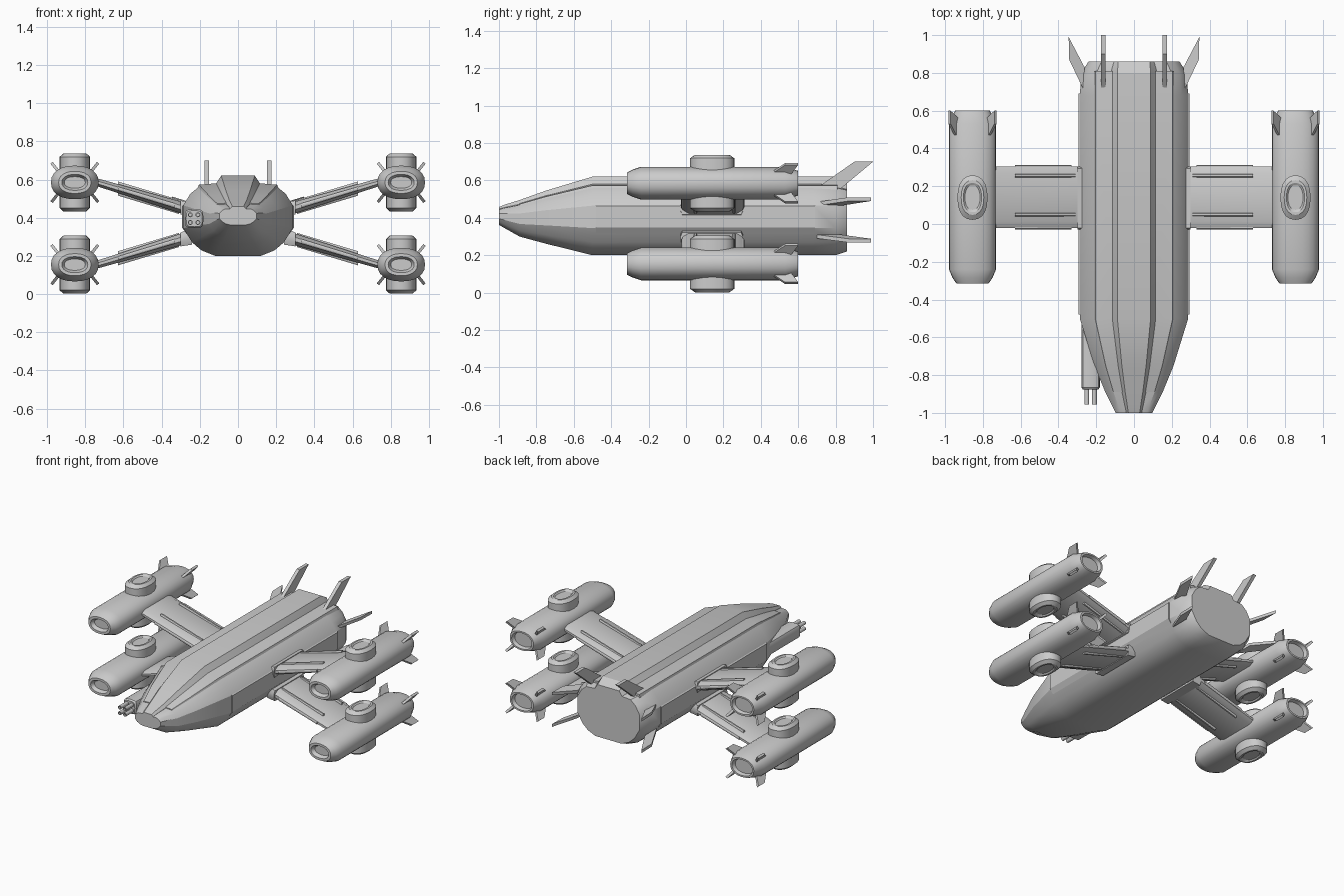
import bpy, bmesh
from math import sin, cos, pi
from mathutils import Vector

if "Cube" in bpy.data.objects:
    bpy.data.objects.remove(bpy.data.objects["Cube"])


def loft(name, rings, angle=28):
    """Skin a list of equal-length closed rings and cap both ends."""
    bm = bmesh.new()
    vs = [[bm.verts.new(p) for p in r] for r in rings]
    n = len(rings[0])
    for a, b in zip(vs, vs[1:]):
        for i in range(n):
            j = (i + 1) % n
            bm.faces.new((a[i], a[j], b[j], b[i]))
    bm.faces.new(vs[0])
    bm.faces.new(vs[-1])
    bmesh.ops.recalc_face_normals(bm, faces=bm.faces)
    me = bpy.data.meshes.new(name)
    bm.to_mesh(me)
    bm.free()
    ob = bpy.data.objects.new(name, me)
    bpy.context.collection.objects.link(ob)
    bpy.ops.object.select_all(action='DESELECT')
    ob.select_set(True)
    bpy.context.view_layer.objects.active = ob
    bpy.ops.object.shade_smooth_by_angle(angle=angle * pi / 180)
    return ob


def oval(a, b, n=24, e=2.0):
    """Superellipse outline."""
    pts = []
    for i in range(n):
        c, s = cos(2 * pi * i / n), sin(2 * pi * i / n)
        pts.append((a * abs(c) ** (2 / e) * (1 if c > 0 else -1),
                    b * abs(s) ** (2 / e) * (1 if s > 0 else -1)))
    return pts


def plate(name, outline, offset):
    """Flat outline thickened symmetrically along an offset vector."""
    o = Vector(offset)
    return loft(name, [[Vector(p) - o for p in outline], [Vector(p) + o for p in outline]])


def mirrored(half):
    return half + [(-x, z) for x, z in reversed(half)]


# Hull: one cross-section scaled through stations (y, width scale, low z, high z)
LO, HI = 0.2, 0.62


def station(sec, y, s, lo, hi):
    return [(x * s, y, lo + (z - LO) / (HI - LO) * (hi - lo)) for x, z in sec]


nose = [(-1.0, 0.34, 0.362, 0.458), (-0.97, 0.39, 0.345, 0.47), (-0.89, 0.53, 0.30, 0.495),
        (-0.75, 0.73, 0.262, 0.545), (-0.5, 1.0, LO, HI)]
hull = mirrored([(0.12, 0.568), (0.205, 0.562), (0.25, 0.525), (0.287, 0.465), (0.287, 0.345),
                 (0.24, 0.27), (0.19, 0.228), (0.12, 0.2)])
loft("hull", [station(hull, *s) for s in
              nose + [(0.68, 1, LO, HI), (0.8, 0.97, LO, HI), (0.86, 0.84, 0.22, 0.6)]])

# Raised spine along the roof
spine = mirrored([(0.088, 0.62), (0.12, 0.572), (0.12, 0.54)])
loft("roof_spine", [station(spine, *s) for s in
                    nose + [(0.8, 1, LO, HI), (0.86, 0.95, LO, 0.585)]])

for sx in (1, -1):
    side = "left" if sx < 0 else "right"
    # Roof strips beside the spine
    strip = [(sx * x, z) for x, z in [(0.115, 0.58), (0.205, 0.573), (0.212, 0.55), (0.115, 0.55)]]
    loft("roof_strip_" + side, [station(strip, *s) for s in nose[2:] + [(0.81, 1, LO, HI)]])
    # Side armour
    panel = [(sx * x, z) for x, z in [(0.27, 0.478), (0.293, 0.462), (0.293, 0.348), (0.27, 0.315)]]
    loft("side_armour_" + side, [station(panel, y, 1, LO, HI) for y in (-0.48, 0.69)])
    # Tall tail fins
    plate("top_tail_fin_" + side,
          [(sx * 0.163, y, z) for y, z in [(0.70, 0.56), (0.90, 0.70), (1.0, 0.70), (0.82, 0.55)]],
          (0.012, 0, 0))
    # Side tail fins
    for nm, zr, zt in (("upper", 0.475, 0.5), ("lower", 0.3, 0.278)):
        plate(f"{nm}_side_fin_{side}",
              [(sx * 0.262, 0.70, zr), (sx * 0.343, 0.87, zt), (sx * 0.346, 0.99, zt),
               (sx * 0.262, 0.83, zr)], (0, 0, 0.01))

# Nose gun with four barrels
loft("gun_housing", [[(-0.23 + x * k, y, 0.395 + z * k) for x, z in oval(0.049, 0.05, 16, 4)]
                     for y, k in ((-0.875, 0.85), (-0.865, 1), (-0.3, 1))])
for dx in (-0.02, 0.02):
    for dz in (-0.02, 0.02):
        loft("gun_barrel", [[(-0.23 + dx + x * k, y, 0.395 + dz + z * k) for x, z in oval(0.013, 0.013, 12)]
                            for y, k in ((-0.8, 1), (-0.955, 1), (-0.955, 0.6), (-0.93, 0.6))])


# Wing slab: chamfered section swept from inner x to outer x, zc follows dihedral
def wing_slab(name, sx, sz, x0, x1, y0, y1, t0, t1, ch, off=0.0):
    rings = []
    for x, t in ((x0, t0), (x1, t1)):
        zc = 0.37 + sz * (0.078 + (x - 0.28) * 0.3 + off)
        rings.append([(sx * x, y, zc + d * t) for y, d in
                      [(y0, -0.35), (y0 + ch, -1), (y1 - ch, -1), (y1, -0.35),
                       (y1, 0.35), (y1 - ch, 1), (y0 + ch, 1), (y0, 0.35)]])
    return loft(name, rings)


# Four wings, each carrying an engine nacelle
for sx in (1, -1):
    for sz in (1, -1):
        tag = ("upper_" if sz > 0 else "lower_") + ("right" if sx > 0 else "left")
        wing_slab("wing_" + tag, sx, sz, 0.25, 0.78, -0.02, 0.305, 0.032, 0.02, 0.035)
        wing_slab("wing_root_" + tag, sx, sz, 0.24, 0.30, -0.03, 0.305, 0.045, 0.036, 0.01)
        for face in (1, -1):
            for y in (0.05, 0.256):
                wing_slab("wing_rib_" + tag, sx, sz, 0.31, 0.63, y - 0.009, y + 0.009,
                          0.012, 0.012, 0.004, face * 0.025)
        for y in (-0.02, 0.305):
            wing_slab("wing_edge_" + tag, sx, sz, 0.33, 0.63, y - 0.008, y + 0.008, 0.012, 0.01, 0.004)

        # Nacelle body with recessed front and rear openings
        cx, cz = sx * 0.855, 0.585 if sz > 0 else 0.154
        prof = [(-0.29, 0.055, 0.03), (-0.315, 0.068, 0.042), (-0.315, 0.085, 0.058),
                (-0.285, 0.106, 0.073), (-0.24, 0.125, 0.088), (0.53, 0.125, 0.088),
                (0.6, 0.092, 0.066), (0.6, 0.078, 0.055), (0.575, 0.07, 0.048)]
        loft("nacelle_" + tag, [[(cx + x, y, cz + z) for x, z in oval(a, b, 24, 2.25)]
                                for y, a, b in prof])

        # Vertical lift pod through the nacelle, dished at both ends
        prof = [(-0.142, 0.04, 0.065), (-0.15, 0.048, 0.078), (-0.15, 0.06, 0.092), (-0.132, 0.08, 0.118)]
        prof += [(-z, a, b) for z, a, b in reversed(prof)]
        prof = [(z * 0.152 / 0.15, a, b) for z, a, b in prof]
        loft("lift_pod_" + tag, [[(cx + x, 0.14 + y, cz + z) for x, y in oval(a, b, 20, 2.3)]
                                 for z, a, b in prof])

        # Small diagonal stabilisers at the nacelle tail
        for fx in (1, -1):
            for fz in (1, -1):
                plate("stabiliser_" + tag,
                      [(cx + fx * 0.08, 0.45, cz + fz * 0.05), (cx + fx * 0.122, 0.53, cz + fz * 0.103),
                       (cx + fx * 0.122, 0.6, cz + fz * 0.103), (cx + fx * 0.08, 0.56, cz + fz * 0.05)],
                      (fx * 0.006, 0, -fz * 0.005))
